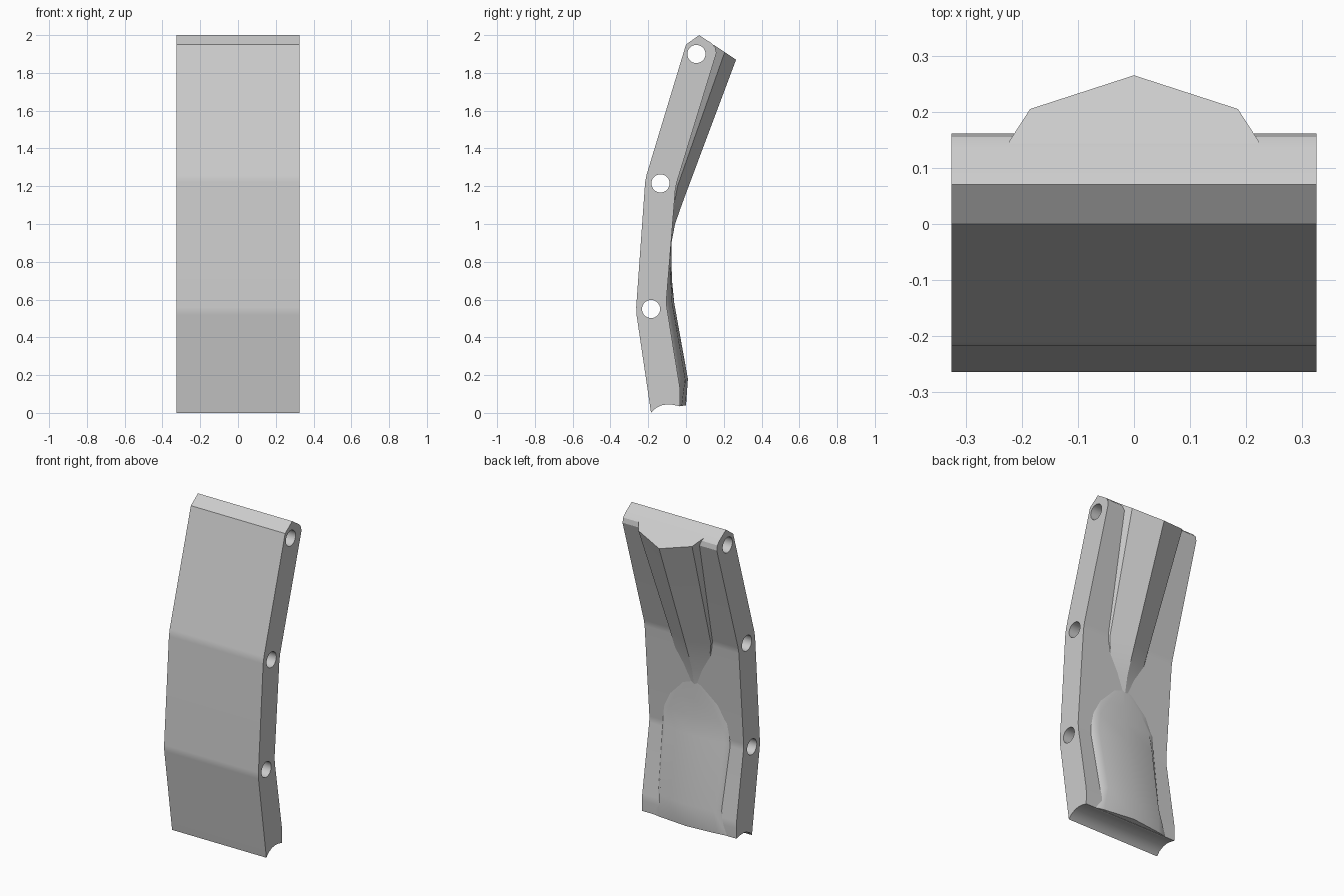
import bpy, bmesh, math
from mathutils import Vector

cube = bpy.data.objects.get("Cube")
if cube:
    bpy.data.objects.remove(cube, do_unlink=True)

HALF = 0.325

grey = bpy.data.materials.new("plain grey")
grey.use_nodes = True
colour = (0.6, 0.6, 0.6, 1)
grey.diffuse_color = colour
grey.node_tree.nodes["Principled BSDF"].inputs["Base Color"].default_value = colour


def finish(name, bm):
    """Turn a bmesh into a grey object with outward normals."""
    bmesh.ops.recalc_face_normals(bm, faces=bm.faces)
    mesh = bpy.data.meshes.new(name)
    bm.to_mesh(mesh)
    bm.free()
    mesh.materials.append(grey)
    ob = bpy.data.objects.new(name, mesh)
    bpy.context.collection.objects.link(ob)
    return ob


def smooth(ob, angle):
    bpy.ops.object.select_all(action='DESELECT')
    ob.select_set(True)
    bpy.context.view_layer.objects.active = ob
    bpy.ops.object.shade_smooth_by_angle(angle=math.radians(angle))
    mod = ob.modifiers.new("Weighted", 'WEIGHTED_NORMAL')
    mod.keep_sharp = True


def ease(points, bends, r):
    """Soften the chosen profile bends with two points each."""
    out = []
    for i, p in enumerate(points):
        p = Vector(p)
        if i in bends:
            for q in (points[i - 1], points[(i + 1) % len(points)]):
                out.append(p + (Vector(q) - p).normalized() * r)
        else:
            out.append(p)
    return out


# Bent slab: side profile (y, z) extruded across the width
profile = [(-0.185, 0), (-0.265, 0.54), (-0.215, 1.24), (0, 1.95), (0.07, 2),
           (0.135, 1.957), (0.155, 1.935), (0.161, 1.905), (-0.055, 1.2),
           (-0.105, 0.58), (-0.03, 0.12), (-0.033, 0.035),
           (-0.07, 0.043), (-0.1, 0.045), (-0.13, 0.04), (-0.165, 0.022)]
bm = bmesh.new()
outline = ease(profile, (1, 2, 8, 9, 10), 0.02)
face = bm.faces.new([bm.verts.new((-HALF, y, z)) for y, z in outline])
side = bmesh.ops.extrude_face_region(bm, geom=[face])
bmesh.ops.translate(bm, vec=(2 * HALF, 0, 0),
                    verts=[v for v in side["geom"] if isinstance(v, bmesh.types.BMVert)])
slab = finish("bent_slab", bm)

# Three cross holes through the slab
for i, (y, z) in enumerate([(0.055, 1.9), (-0.135, 1.215), (-0.185, 0.55)]):
    bpy.ops.mesh.primitive_cylinder_add(vertices=32, radius=0.048, depth=1,
                                        location=(0, y, z), rotation=(0, math.pi / 2, 0))
    cutter = bpy.context.object
    cutter.name = "hole_cutter_%d" % i
    cutter.data.materials.append(grey)
    mod = slab.modifiers.new("Hole", 'BOOLEAN')
    mod.operation = 'DIFFERENCE'
    mod.solver = 'EXACT'
    mod.object = cutter
    bpy.context.view_layer.objects.active = slab
    slab.select_set(True)
    bpy.ops.object.modifier_apply(modifier=mod.name)
    bpy.data.objects.remove(cutter, do_unlink=True)
smooth(slab, 25)


def loft(name, rows, sink, angle):
    """Skin mirrored sections: each row is foot, shoulder and crest (x, y, z)."""
    bm = bmesh.new()
    rings = []
    for foot, shoulder, crest in rows:
        x, y, z = foot
        half = [(x, y - sink, z), foot, shoulder]
        ring = half + [crest] + [(-a, b, c) for a, b, c in reversed(half)]
        rings.append([bm.verts.new(p) for p in ring])
    for a, b in zip(rings, rings[1:]):
        for i in range(len(a)):
            j = (i + 1) % len(a)
            bm.faces.new((a[i], a[j], b[j], b[i]))
    bm.faces.new(rings[0])
    bm.faces.new(rings[-1])
    ob = finish(name, bm)
    smooth(ob, angle)
    return ob


def cap(x, y):
    """Point on the sloping top plane."""
    return (x, y, 2 - (y - 0.07) * 0.667)


# Upper ridge, narrowing to a point at the waist
loft("upper_ridge", [
    (cap(0.222, 0.148), cap(0.185, 0.205), cap(0, 0.265)),
    ((0.147, -0.058, 1.2), (0.14, -0.045, 1.2), (0, 0.014, 1.2)),
    ((0.125, -0.066, 1.1), (0.12, -0.063, 1.1), (0, -0.023, 1.1)),
    ((0.07, -0.073, 1), (0.06, -0.071, 1), (0, -0.058, 1)),
    ((0.03, -0.082, 0.89), (0.02, -0.081, 0.89), (0, -0.079, 0.89)),
], 0.012, 20)

# Lower bulge, domed at the top and flush with the bottom edge
loft("lower_bulge", [
    ((0.06, -0.08, 0.92), (0.03, -0.079, 0.92), (0, -0.078, 0.92)),
    ((0.17, -0.089, 0.8), (0.12, -0.081, 0.8), (0, -0.077, 0.8)),
    ((0.22, -0.097, 0.7), (0.18, -0.08, 0.7), (0, -0.074, 0.7)),
    ((0.235, -0.106, 0.58), (0.195, -0.073, 0.58), (0, -0.062, 0.58)),
    ((0.22, -0.042, 0.18), (0.185, -0.004, 0.18), (0, 0.01, 0.18)),
    ((0.26, -0.034, 0.036), (0.2, -0.022, 0.037), (0, 0, 0.04)),
], 0.012, 30)
